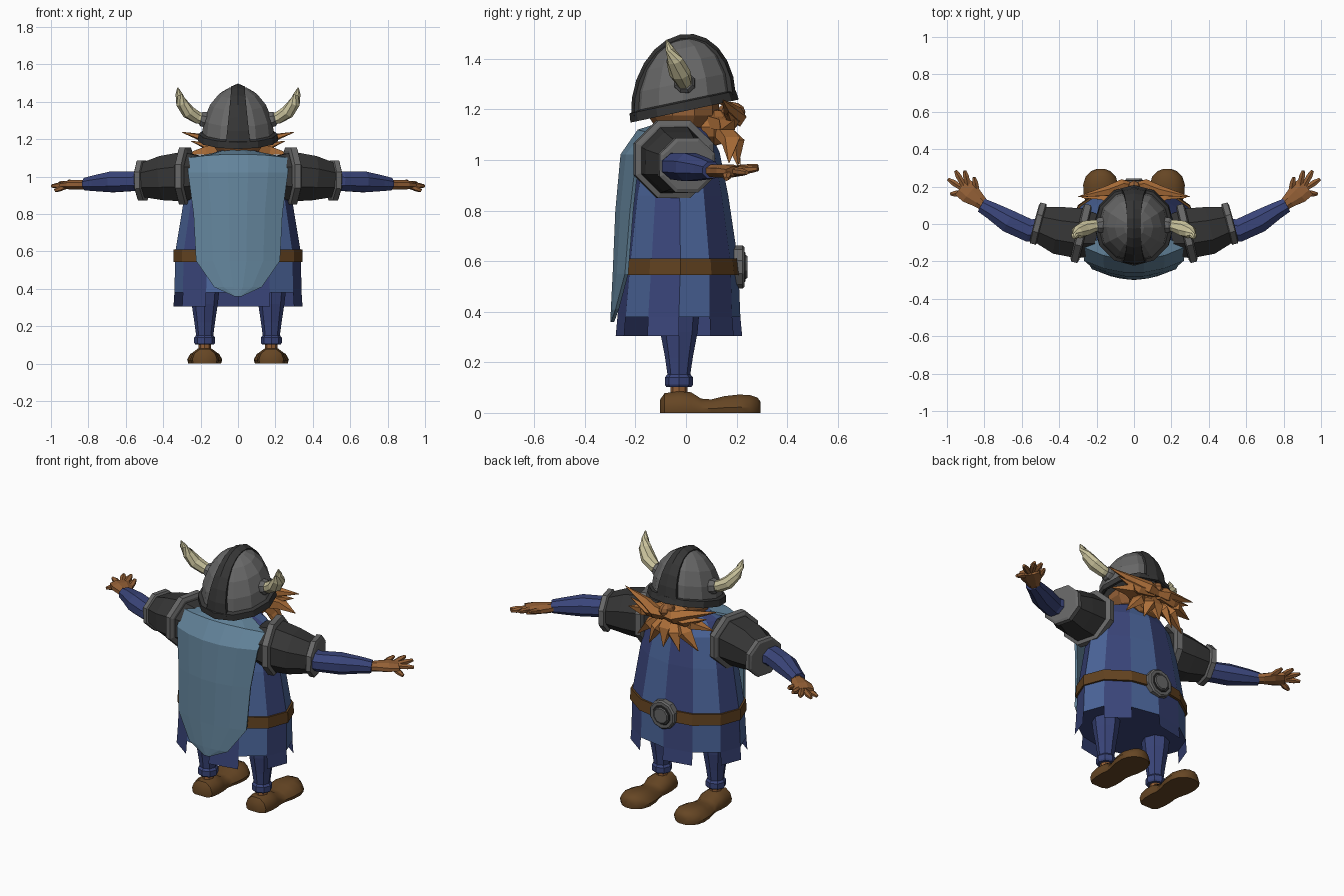
import bpy, bmesh, math
from mathutils import Vector, Matrix

if "Cube" in bpy.data.objects:
    bpy.data.objects.remove(bpy.data.objects["Cube"])

def lin(c):
    c /= 255
    return c / 12.92 if c <= 0.04045 else ((c + 0.055) / 1.055) ** 2.4

def mat(name, r, g, b):
    m = bpy.data.materials.new(name)
    m.diffuse_color = (lin(r), lin(g), lin(b), 1)
    m.use_nodes = True
    m.node_tree.nodes["Principled BSDF"].inputs["Base Color"].default_value = m.diffuse_color
    return m

STEEL = mat("steel", 103, 103, 103)
IRON = mat("dark iron", 53, 53, 53)
HORN = mat("horn", 203, 196, 157)
SKIN = mat("skin", 148, 96, 54)
HAIR = mat("ginger hair", 176, 113, 58)
LIGHT = mat("light blue cloth", 75, 101, 154)
NAVY = mat("navy cloth", 58, 69, 122)
CAPE = mat("cape cloth", 99, 132, 155)
BELT = mat("belt leather", 98, 66, 32)
SHOE = mat("shoe leather", 102, 70, 36)

def make(name, bm, mats, mirror=False, smooth=0):
    """Turn a bmesh into an object, optionally mirrored left to right."""
    bmesh.ops.recalc_face_normals(bm, faces=bm.faces)
    me = bpy.data.meshes.new(name)
    bm.to_mesh(me)
    bm.free()
    for m in mats:
        me.materials.append(m)
    ob = bpy.data.objects.new(name, me)
    bpy.context.collection.objects.link(ob)
    if mirror:
        ob.modifiers.new("mirror", 'MIRROR').use_mirror_merge = False
    if smooth:
        bpy.context.view_layer.objects.active = ob
        ob.select_set(True)
        bpy.ops.object.shade_smooth_by_angle(angle=math.radians(smooth))
        ob.select_set(False)
    return ob

def skin_rings(bm, rings, cap=True, closed=True):
    """Join rings of points with quads; returns the rings of vertices."""
    vs = [[bm.verts.new(p) for p in r] for r in rings]
    n = len(vs[0])
    for a, b in zip(vs, vs[1:]):
        for i in range(n if closed else n - 1):
            j = (i + 1) % n
            bm.faces.new((a[i], a[j], b[j], b[i]))
    if cap:
        bm.faces.new(vs[0])
        bm.faces.new(vs[-1])
    return vs

def oval(z, a, b, cy, n=12, cx=0):
    return [(cx + a * math.cos(2 * math.pi * k / n), cy + b * math.sin(2 * math.pi * k / n), z)
            for k in range(n)]

def add_tube(bm, rows, n=8):
    """rows: (point, side radius, up radius) along a path."""
    pts = [Vector(r[0]) for r in rows]
    rings = []
    for i, (p, (_, a, b)) in enumerate(zip(pts, rows)):
        d = (pts[min(i + 1, len(pts) - 1)] - pts[max(i - 1, 0)]).normalized()
        ref = Vector((0, 1, 0)) if abs(d.z) > 0.85 else Vector((0, 0, 1))
        s = d.cross(ref).normalized()
        u = s.cross(d)
        t = [2 * math.pi * (k + 0.5) / n for k in range(n)]
        rings.append([p + s * a * math.cos(x) + u * b * math.sin(x) for x in t])
    skin_rings(bm, rings)

def tubes(name, paths, m, n=8, mirror=True, smooth=0):
    bm = bmesh.new()
    for rows in paths:
        add_tube(bm, rows, n)
    return make(name, bm, [m], mirror, smooth)

def ball(name, c, r, m, u=10, v=7):
    bm = bmesh.new()
    bmesh.ops.create_uvsphere(bm, u_segments=u, v_segments=v, radius=1,
                              matrix=Matrix.Translation(c) @ Matrix.Diagonal((*r, 1)))
    return make(name, bm, [m])

# Tunic: twelve panels in two blues, every second one hanging lower
bm = bmesh.new()
vs = skin_rings(bm, [oval(*r) for r in [
    (.38, .34, .243, -.028), (.6, .335, .228, -.022), (.86, .292, .192, -.025),
    (1.03, .25, .158, -.025), (1.1, .19, .13, -.03), (1.14, .1, .1, -.03)]])
low = oval(.305, .345, .25, -.028)
for k in range(1, 12, 2):
    j = (k + 1) % 12
    bm.faces.new((vs[0][k], vs[0][j], bm.verts.new(low[j]), bm.verts.new(low[k])))
for f in bm.faces:
    c = f.calc_center_median()
    ang = math.atan2((c.y + .025) / .24, c.x / .34) % (2 * math.pi)
    f.material_index = int(ang / (math.pi / 6)) % 2 if len(f.verts) == 4 else 1
make("tunic", bm, [LIGHT, NAVY])

# Belt and round buckle
bm = bmesh.new()
skin_rings(bm, [oval(.545, .346, .246, -.022), oval(.61, .344, .238, -.022)])
make("belt", bm, [BELT])
for name, r, y0, y1, m in [("buckle", .085, .19, .232, STEEL),
                           ("buckle_recess", .062, .2, .236, IRON),
                           ("buckle_boss", .048, .2, .243, STEEL)]:
    tubes(name, [[((0, y0, .577), r, r), ((0, y1 - .008, .577), r, r),
                  ((0, y1, .577), r * .9, r * .9)]], m, 10, False)

# Cape: curved sheet ending in a rounded point
bm = bmesh.new()
rows = []
for z, w, yc, ye in [(1.14, .13, -.11, -.05), (1.115, .27, -.19, -.12), (1.02, .265, -.255, -.19),
                     (.8, .235, -.275, -.215), (.55, .222, -.285, -.235),
                     (.41, .125, -.291, -.272), (.36, .015, -.292, -.29)]:
    rows.append([(w * t, yc + (ye - yc) * t * t, z - .02 * t * t * (z > 1.1))
                 for t in (-1, -.6, -.2, .2, .6, 1)])
skin_rings(bm, rows, cap=False, closed=False)
cape = make("cape", bm, [CAPE])
sol = cape.modifiers.new("thickness", 'SOLIDIFY')
sol.thickness, sol.offset = .014, 0

# Head and nose
ball("head", (0, -.01, 1.2), (.148, .145, .105), SKIN)
ball("nose", (0, .18, 1.19), (.038, .055, .04), SKIN, 8, 6)

# Beard mass with pointed locks, and swept moustache
ball("beard_base", (0, .11, 1.13), (.12, .07, .075), HAIR, 8, 6)
locks = []
for x, y, z in [(.28, .14, 1.12), (.2, .17, .99), (.1, .205, .975)]:
    locks.append([((x * .25, .11, 1.15), .045, .035),
                  ((x * .6, y * .55 + .085, z * .5 + .58), .045, .03), ((x, y, z), .002, .002)])
tubes("beard_locks", locks, HAIR, 4)
tubes("beard_middle_lock", [[((0, .13, 1.16), .05, .04), ((0, .19, 1.08), .045, .03),
                             ((0, .215, .98), .002, .002)]], HAIR, 4, False)
tubes("moustache", [
    [((0, .2, 1.165), .02, .025), ((.06, .205, 1.17), .035, .04),
     ((.14, .175, 1.195), .03, .03), ((.3, .145, 1.238), .002, .002)],
    [((.02, .19, 1.16), .03, .03), ((.12, .18, 1.15), .03, .03), ((.25, .165, 1.19), .002, .002)]],
    HAIR, 5)
tubes("eyebrow", [[((.01, .14, 1.235), .02, .02), ((.06, .14, 1.235), .02, .02),
                   ((.12, .1, 1.235), .004, .004)]], HAIR, 5)

# Helmet: tilted dome, rim and raised centre band
TILT = Matrix.Translation((0, -.01, 1.215)) @ Matrix.Rotation(math.radians(12), 4, 'X')
bm = bmesh.new()
skin_rings(bm, [oval(.262 * math.sin(math.radians(p)), .194 * math.cos(math.radians(p)),
                     .2 * math.cos(math.radians(p)), .045 * math.sin(math.radians(p)))
                for p in (0, 20, 40, 58, 74, 86)])
bm.transform(TILT)
make("helmet_dome", bm, [STEEL])
bm = bmesh.new()
skin_rings(bm, [oval(z, a, a + .004, 0) for z, a in
                [(0, .18), (-.022, .2), (-.022, .215), (.014, .211), (.02, .19)]], cap=False)
bm.transform(TILT)
make("helmet_rim", bm, [IRON])
bm = bmesh.new()
rings = []
for i in range(13):
    t = math.pi * i / 12
    s, c = math.sin(t), math.cos(t)
    w = .066 - .03 * s
    rings.append([(x, .2 * c * k + .045 * s, .262 * s * k)
                  for x, k in ((-w, .88), (-w, 1.0), (0, 1.06), (w, 1.0), (w, .88))])
skin_rings(bm, rings)
bm.transform(TILT)
make("helmet_band", bm, [IRON])

# Horns with collars
tubes("horn", [[((.17, -.005, 1.305), .03, .03), ((.215, -.01, 1.315), .034, .034),
                ((.265, -.025, 1.345), .044, .036), ((.302, -.045, 1.395), .036, .03),
                ((.316, -.065, 1.44), .02, .018), ((.322, -.078, 1.475), .003, .003)]], HORN, 8)
tubes("horn_collar", [[((.15, -.003, 1.3), .045, .045), ((.19, -.006, 1.308), .043, .043),
                       ((.2, -.007, 1.31), .035, .035)]], STEEL, 8)

# Armoured sleeves with end rings
tubes("sleeve_armour", [[((.2, -.06, 1.0), .12, .12), ((.29, -.05, 1.0), .145, .143),
                         ((.4, -.035, .992), .138, .128), ((.51, .0, .98), .103, .096)]], IRON)
def cuff(p, d, r, rz, h):
    p, d = Vector(p), Vector(d).normalized()
    return [(p + d * s * h, r * k, rz * k) for s, k in ((-1, .88), (-.7, 1), (.7, 1), (1, .88))]
tubes("shoulder_ring", [cuff((.283, -.05, 1.003), (.97, .235, 0), .172, .165, .024)], STEEL)
tubes("elbow_ring", [cuff((.512, .002, .98), (.97, .25, -.03), .122, .116, .02)], STEEL)

# Forearms, hands and fingers
tubes("forearm", [[((.47, -.03, .98), .07, .06), ((.56, -.035, .975), .066, .056),
                   ((.67, .015, .972), .066, .06), ((.76, .07, .965), .05, .046),
                   ((.815, .1, .96), .042, .036)]], NAVY)
tubes("hand", [[((.79, .09, .958), .03, .025), ((.83, .125, .957), .042, .028),
                ((.88, .165, .957), .062, .028), ((.92, .2, .955), .06, .02)]], SKIN)
fingers = []
for a, b in [((.84, .175, .955), (.855, .25, .975)), ((.89, .215, .962), (.905, .285, .975)),
             ((.915, .215, .96), (.955, .285, .965)), ((.925, .195, .955), (.995, .24, .95)),
             ((.92, .165, .95), (.98, .16, .925))]:
    a, b = Vector(a), Vector(b)
    fingers.append([(a - (b - a) * .3, .016, .016), (a.lerp(b, .6), .018, .015), (b, .009, .009)])
tubes("fingers", fingers, SKIN, 6)

# Trousers, cuffs and ankles
def column(name, rows, m, n=8):
    bm = bmesh.new()
    skin_rings(bm, [oval(z, a, b, -.028, n, .178) for z, a, b in rows])
    make(name, bm, [m], True)
column("trouser_leg", [(.45, .085, .085), (.32, .07, .074), (.22, .055, .055), (.13, .043, .042)], NAVY)
column("trouser_cuff", [(.103, .05, .05), (.112, .056, .056), (.14, .056, .056), (.152, .046, .046)], NAVY)
column("ankle", [(.06, .033, .033), (.11, .033, .033)], SKIN)
bm = bmesh.new()
skin_rings(bm, [oval(.41, .335, .235, -.028), oval(.42, .33, .23, -.028)])
make("tunic_lining", bm, [NAVY])

# Shoes: flat soles, raised heel and bulbous toe
bm = bmesh.new()
rings = []
for y, w, h in [(-.102, .04, .055), (-.085, .066, .08), (-.03, .076, .088), (.02, .076, .084),
                (.06, .07, .058), (.1, .076, .055), (.15, .09, .068), (.21, .094, .075),
                (.255, .08, .072), (.283, .05, .062), (.295, .02, .045)]:
    prof = [(-.93, 0), (-1, .3), (-.82, .7), (-.4, .97), (.4, .97), (.82, .7), (1, .3), (.93, 0)]
    rings.append([(.178 + w * px, y, h * pz) for px, pz in prof])
skin_rings(bm, rings)
make("shoe", bm, [SHOE], True, 40)
